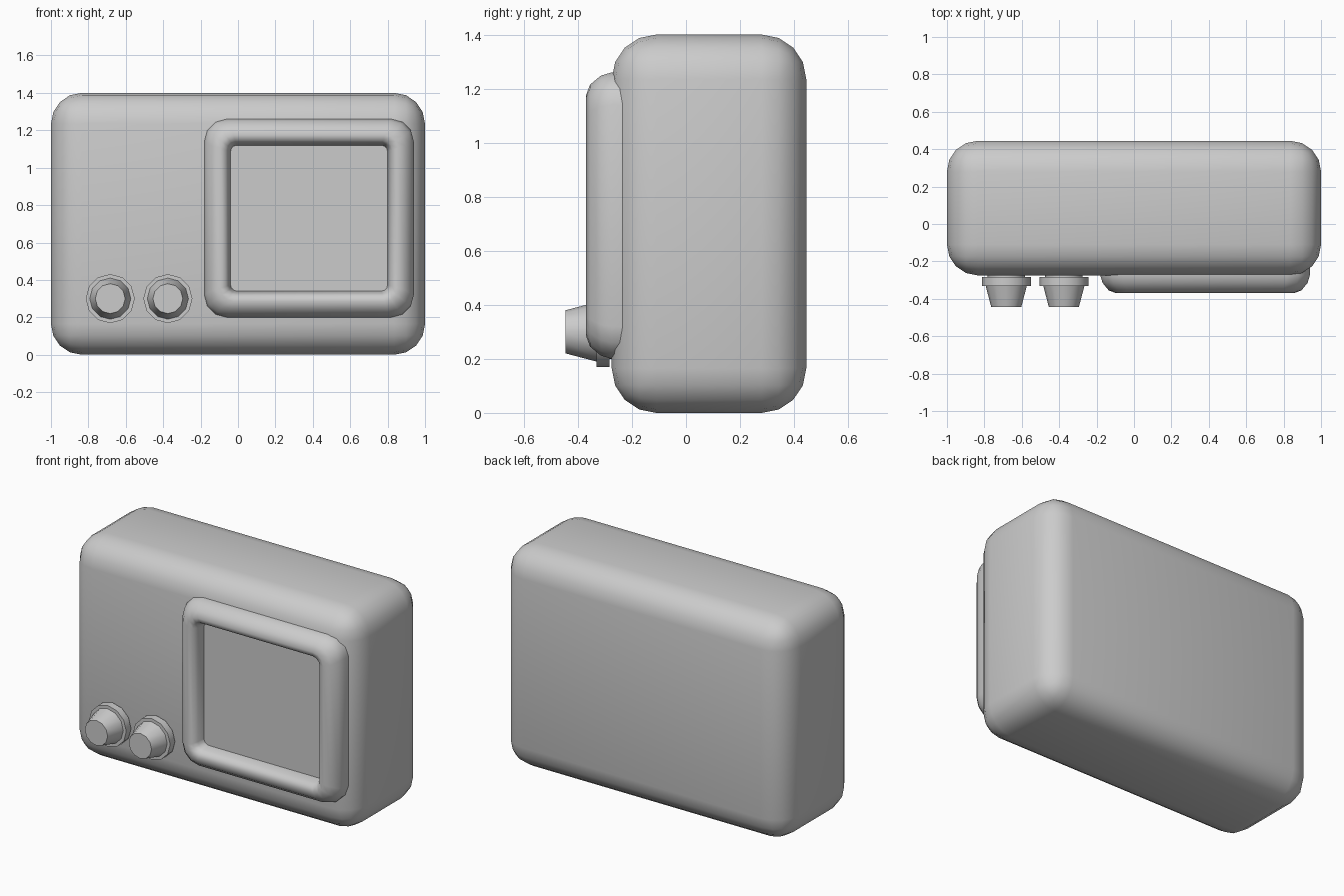
import bpy, bmesh, math

old = bpy.data.objects.get("Cube")
if old:
    bpy.data.objects.remove(old, do_unlink=True)

# Single grey plastic
grey = bpy.data.materials.new("plain_grey")
grey.use_nodes = True
COLOUR = (0.6, 0.6, 0.6, 1.0)
grey.diffuse_color = COLOUR
grey.node_tree.nodes["Principled BSDF"].inputs["Base Color"].default_value = COLOUR


def add_object(name, bm, angle):
    """Turn a bmesh into a smooth-shaded object, sharp above the angle."""
    bmesh.ops.recalc_face_normals(bm, faces=bm.faces)
    mesh = bpy.data.meshes.new(name)
    bm.to_mesh(mesh)
    bm.free()
    mesh.materials.append(grey)
    obj = bpy.data.objects.new(name, mesh)
    bpy.context.collection.objects.link(obj)
    bpy.ops.object.select_all(action="DESELECT")
    obj.select_set(True)
    bpy.context.view_layer.objects.active = obj
    bpy.ops.object.shade_smooth_by_angle(angle=math.radians(angle))
    return obj


def skin(bm, rings):
    """Bridge equal-length closed rings of points; returns the vertex rings."""
    loops = [[bm.verts.new(p) for p in ring] for ring in rings]
    for a, b in zip(loops, loops[1:]):
        n = len(a)
        for i in range(n):
            j = (i + 1) % n
            bm.faces.new((a[i], a[j], b[j], b[i]))
    return loops


def rounded_rect(cx, cz, hx, hz, r, y, segs=3):
    """Points of a rounded rectangle standing in the xz plane."""
    pts = []
    for k, (sx, sz) in enumerate(((1, 1), (-1, 1), (-1, -1), (1, -1))):
        for i in range(segs + 1):
            a = math.radians(90 * k + 90 * i / segs)
            pts.append((cx + sx * (hx - r) + r * math.cos(a), y,
                        cz + sz * (hz - r) + r * math.sin(a)))
    return pts


# Body: a box with broad rounded edges
bm = bmesh.new()
bmesh.ops.create_cube(bm, size=1)
bmesh.ops.scale(bm, vec=(2.0, 0.72, 1.4), verts=bm.verts)
bmesh.ops.translate(bm, vec=(0, 0.085, 0.7), verts=bm.verts)
bmesh.ops.bevel(bm, geom=bm.edges[:], offset=0.165, segments=4,
                profile=0.5, affect="EDGES", clamp_overlap=True)
add_object("body", bm, 60)

# Screen frame: (inset, y, corner radius) from the outer back to the inner back
CX, CZ, HX, HZ = 0.38, 0.73, 0.56, 0.53
PROFILE = ((0.0, -0.225, 0.12), (0.0, -0.275, 0.12), (0.012, -0.315, 0.115),
           (0.045, -0.355, 0.10), (0.085, -0.37, 0.07), (0.115, -0.36, 0.05),
           (0.13, -0.33, 0.04), (0.14, -0.285, 0.035), (0.14, -0.26, 0.035))
bm = bmesh.new()
skin(bm, [rounded_rect(CX, CZ, HX - i, HZ - i, r, y) for i, y, r in PROFILE]
     + [rounded_rect(CX, CZ, HX, HZ, 0.12, -0.225)])
bmesh.ops.remove_doubles(bm, verts=bm.verts, dist=1e-5)
add_object("screen_frame", bm, 50)

# Screen: a thin plate inside the frame
bm = bmesh.new()
loops = skin(bm, [rounded_rect(CX, CZ, HX - 0.138, HZ - 0.138, 0.037, y)
                  for y in (-0.276, -0.284)])
for loop in loops:
    bm.faces.new(loop)
add_object("screen", bm, 30)

# Knobs: base disc with a tapered grip, turned around y
KNOB = ((0.10, -0.26), (0.10, -0.283), (0.131, -0.283), (0.131, -0.331),
        (0.110, -0.331), (0.080, -0.445))
SIDES = 12
for name, x in (("right_knob", -0.683), ("left_knob", -0.375)):
    bm = bmesh.new()
    loops = skin(bm, [[(x + r * math.cos(math.tau * i / SIDES), y,
                        0.30 + r * math.sin(math.tau * i / SIDES))
                       for i in range(SIDES)] for r, y in KNOB])
    bm.faces.new(loops[0])
    bm.faces.new(loops[-1])
    add_object(name, bm, 35)
